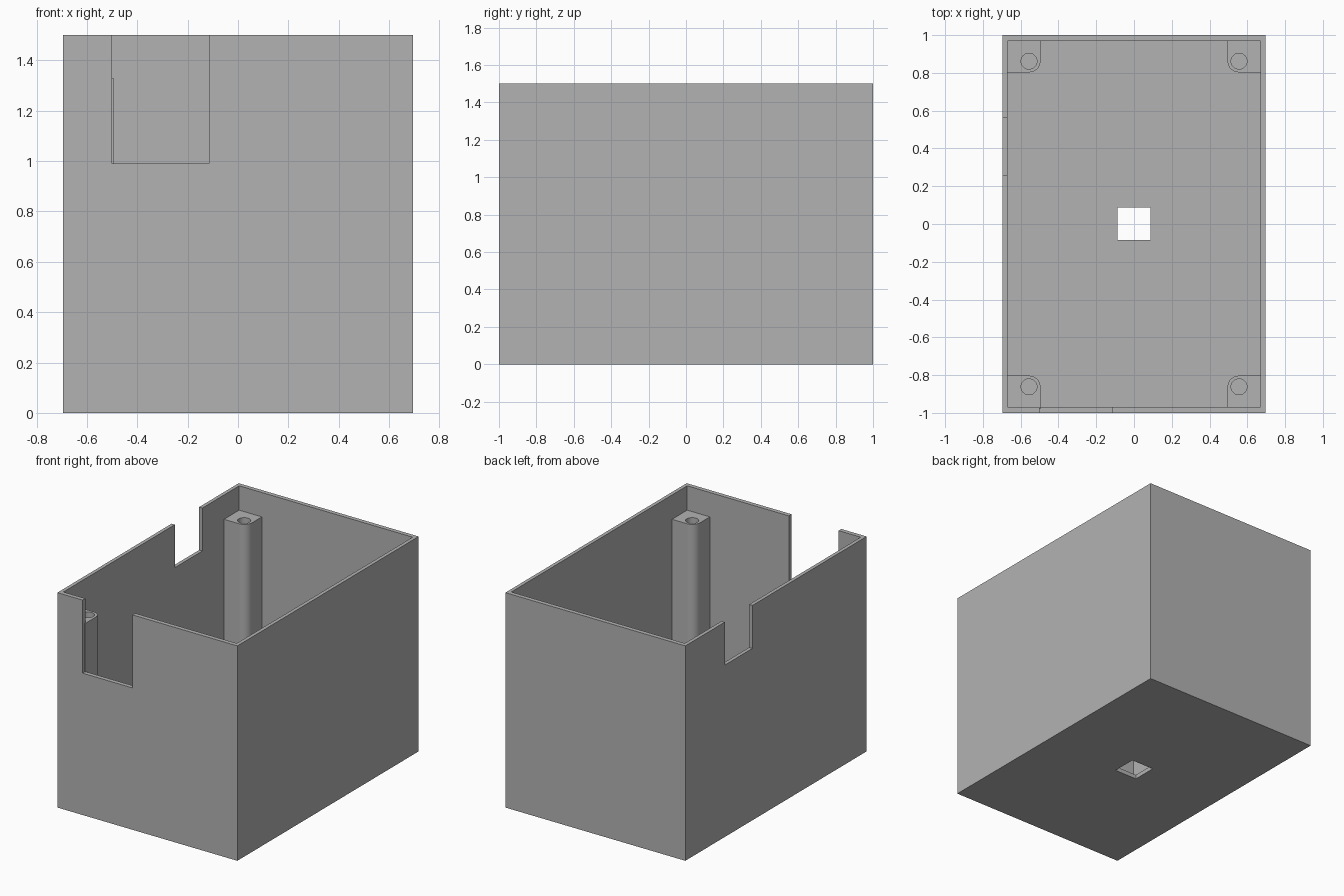
import bpy, bmesh, math

if "Cube" in bpy.data.objects:
    bpy.data.objects.remove(bpy.data.objects["Cube"])

W, D, H = 0.695, 1.0, 1.5        # outer half width, half depth, height
IW, ID, FLOOR = 0.67, 0.97, 0.03  # inner half width, half depth, floor thickness
POST_TOP, EMBED = 1.33, 0.01

grey = bpy.data.materials.new("light grey plastic")
grey.diffuse_color = (0.45, 0.45, 0.45, 1)
grey.use_nodes = True
grey.node_tree.nodes["Principled BSDF"].inputs["Base Color"].default_value = grey.diffuse_color


def prism(name, points, z0, z1):
    """Extrude a flat outline from z0 to z1."""
    bm = bmesh.new()
    base = bm.faces.new([bm.verts.new((x, y, z0)) for x, y in points])
    top = bmesh.ops.extrude_face_region(bm, geom=[base])["geom"]
    verts = [v for v in top if isinstance(v, bmesh.types.BMVert)]
    bmesh.ops.translate(bm, verts=verts, vec=(0, 0, z1 - z0))
    bmesh.ops.recalc_face_normals(bm, faces=bm.faces)
    mesh = bpy.data.meshes.new(name)
    bm.to_mesh(mesh)
    bm.free()
    mesh.materials.append(grey)
    obj = bpy.data.objects.new(name, mesh)
    bpy.context.collection.objects.link(obj)
    return obj


def box(name, x0, x1, y0, y1, z0, z1):
    return prism(name, [(x0, y0), (x1, y0), (x1, y1), (x0, y1)], z0, z1)


def arc(cx, cy, r, a0, a1, n):
    return [(cx + r * math.cos(a0 + (a1 - a0) * i / n),
             cy + r * math.sin(a0 + (a1 - a0) * i / n)) for i in range(n + 1)]


def apply(obj, mod):
    bpy.context.view_layer.objects.active = obj
    bpy.ops.object.modifier_apply(modifier=mod.name)


def cut(obj, cutter):
    mod = obj.modifiers.new("cut", 'BOOLEAN')
    mod.operation, mod.solver, mod.object = 'DIFFERENCE', 'EXACT', cutter
    apply(obj, mod)
    bpy.data.objects.remove(cutter)


# Open-topped case with two rim notches and a square floor hole
case = box("case", -W, W, -D, D, 0, H)
cut(case, box("cavity", -IW, IW, -ID, ID, FLOOR, H + 0.1))
cut(case, box("front_notch", -0.5, -0.115, -1.1, -0.9, 0.99, H + 0.1))
cut(case, box("left_notch", -0.8, -0.6, 0.26, 0.565, 1.2, H + 0.1))
cut(case, box("floor_hole", -0.088, 0.088, -0.086, 0.088, -0.1, 0.1))

# Corner screw posts: one with a rounded inner corner, mirrored to all four
ix, iy, r = 0.495, 0.803, 0.06
ox, oy = IW + EMBED, ID + EMBED
outline = [(ox, oy), (ix, oy)]
outline += arc(ix + r, iy + r, r, math.pi, 1.5 * math.pi, 10)
outline += [(ox, iy)]
posts = prism("screw_posts", outline, FLOOR - EMBED, POST_TOP)
hole = arc(0.556, 0.862, 0.042, 0, 2 * math.pi, 32)[:-1]
cut(posts, prism("screw_hole", hole, POST_TOP - 0.5, POST_TOP + 0.1))
mirror = posts.modifiers.new("mirror", 'MIRROR')
mirror.use_axis = (True, True, False)
mirror.use_mirror_merge = False
apply(posts, mirror)
bpy.ops.object.select_all(action='DESELECT')
posts.select_set(True)
bpy.ops.object.shade_smooth_by_angle(angle=math.radians(30))
